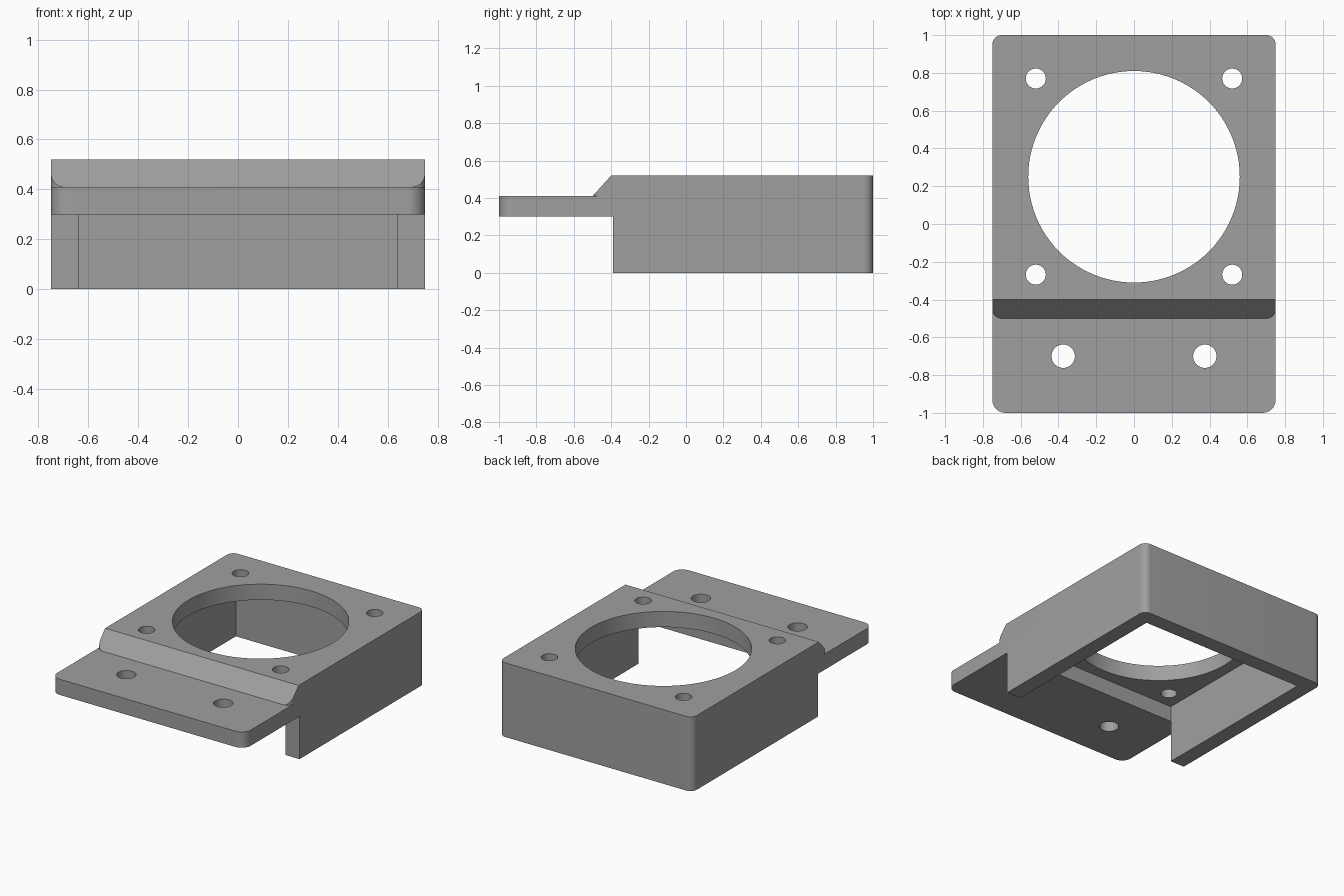
import bpy, bmesh, math

if "Cube" in bpy.data.objects:
    bpy.data.objects.remove(bpy.data.objects["Cube"])

gray = bpy.data.materials.new("plain gray")
gray.diffuse_color = (0.35, 0.35, 0.35, 1)
gray.use_nodes = True
gray.node_tree.nodes["Principled BSDF"].inputs["Base Color"].default_value = gray.diffuse_color


def prism(name, pts, lo, hi, axis="z"):
    """Extrude a closed outline along z (points x, y) or along x (points y, z)."""
    place = (lambda p, h: (p[0], p[1], h)) if axis == "z" else (lambda p, h: (h, p[0], p[1]))
    bm = bmesh.new()
    a = [bm.verts.new(place(p, lo)) for p in pts]
    b = [bm.verts.new(place(p, hi)) for p in pts]
    n = len(pts)
    bm.faces.new(a)
    bm.faces.new(b)
    for i in range(n):
        bm.faces.new((a[i], a[(i + 1) % n], b[(i + 1) % n], b[i]))
    bmesh.ops.recalc_face_normals(bm, faces=bm.faces)
    me = bpy.data.meshes.new(name)
    bm.to_mesh(me)
    bm.free()
    me.materials.append(gray)
    ob = bpy.data.objects.new(name, me)
    bpy.context.collection.objects.link(ob)
    return ob


def outline(x, y0, y1, r_front, r_back, seg=10):
    """Rectangle with its own corner radius at the front and the back."""
    pts = []
    for sx, y, sy, r, start in ((1, y0, 1, r_front, 270), (1, y1, -1, r_back, 0),
                                (-1, y1, -1, r_back, 90), (-1, y0, 1, r_front, 180)):
        if r == 0:
            pts.append((sx * x, y))
            continue
        for i in range(seg + 1):
            t = math.radians(start + 90 * i / seg)
            pts.append((sx * (x - r) + r * math.cos(t), y + sy * r + r * math.sin(t)))
    return pts


def circle(x, y, r, n):
    return [(x + r * math.cos(2 * math.pi * i / n), y + r * math.sin(2 * math.pi * i / n))
            for i in range(n)]


def combine(target, other, op):
    mod = target.modifiers.new(op, "BOOLEAN")
    mod.operation = op
    mod.solver = "EXACT"
    mod.object = other
    bpy.context.view_layer.objects.active = target
    bpy.ops.object.modifier_apply(modifier=mod.name)
    bpy.data.objects.remove(other)


# Main housing block
body = prism("fan_bracket", outline(0.75, -0.5, 1.0, 0.05, 0.05), 0, 0.52)

# Sloped front edge, hollow underside and open front below the flange
combine(body, prism("slope_cut", [(-0.6, 0.30), (-0.3, 0.63), (-0.6, 0.63)], -1, 1, "x"), "DIFFERENCE")
combine(body, prism("front_cut", outline(1.0, -0.8, -0.39, 0, 0), -0.2, 0.30), "DIFFERENCE")
combine(body, prism("cavity_cut", outline(0.64, -0.39, 0.89, 0, 0), -0.2, 0.41), "DIFFERENCE")

# Mounting flange
combine(body, prism("flange", outline(0.75, -1.0, -0.42, 0.07, 0), 0.30, 0.41), "UNION")

# Large opening, four corner screw holes and two flange holes
holes = [(0, 0.25, 0.56, 96)]
for s in (-1, 1):
    holes += [(s * 0.52, 0.77, 0.053, 32), (s * 0.52, -0.268, 0.053, 32), (s * 0.375, -0.70, 0.062, 32)]
for h in holes:
    combine(body, prism("hole_cut", circle(*h), -0.1, 0.7), "DIFFERENCE")

# Smooth the round corners and bores, keep the edges sharp
bpy.ops.object.select_all(action="DESELECT")
body.select_set(True)
bpy.context.view_layer.objects.active = body
bpy.ops.object.shade_smooth_by_angle(angle=math.radians(30))
